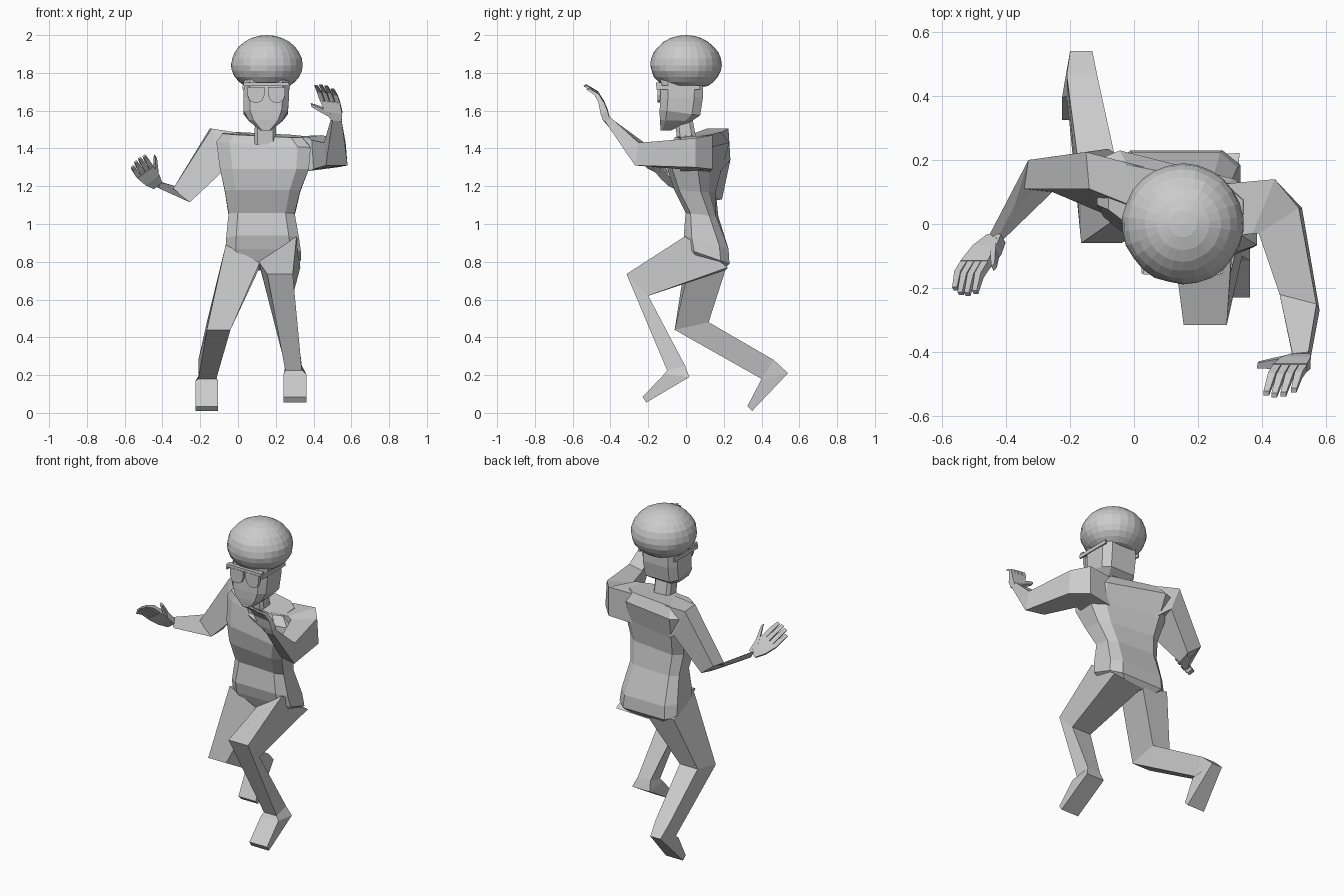
import bpy, bmesh, math, random
from mathutils import Vector as V

random.seed(4)


def finish(name, bm):
    bmesh.ops.recalc_face_normals(bm, faces=bm.faces)
    me = bpy.data.meshes.new(name)
    bm.to_mesh(me)
    bm.free()
    ob = bpy.data.objects.new(name, me)
    bpy.context.collection.objects.link(ob)
    return ob


def add_loft(bm, rings):
    """Skin a row of equal-sided rings and cap both ends."""
    rows = [[bm.verts.new(p) for p in r] for r in rings]
    n = len(rows[0])
    for a, b in zip(rows, rows[1:]):
        for i in range(n):
            j = (i + 1) % n
            bm.faces.new((a[i], a[j], b[j], b[i]))
    bm.faces.new(rows[0])
    bm.faces.new(rows[-1])


def loft(name, rings):
    bm = bmesh.new()
    add_loft(bm, rings)
    return finish(name, bm)


def quad(p, q, d):
    """Four-sided section: edge p-q and the same edge moved by d."""
    p, q, d = V(p), V(q), V(d)
    return [p, q, q + d, p + d]


def leg_quad(x0, x1, front, back):
    return quad((x0, *front), (x0, *back), (x1 - x0, 0, 0))


OCT = [(-.72, -.95), (.72, -.95), (1, -.6), (1, .6), (.72, 1), (-.72, 1), (-1, .6), (-1, -.6)]


def octo(cx, hw, yf, zf, yb, zb, twist=0, slope=0):
    """Eight-sided section from its front and back points; twist turns, slope tips it."""
    return [V((cx + u * hw,
               (yf + yb) / 2 + v * (yb - yf) / 2 - twist * u * hw,
               (zf + zb) / 2 + v * (zb - zf) / 2 - slope * u * hw)) for u, v in OCT]


# Torso, turned at the shoulders
loft("torso", [
    octo(.125, .14, .03, .79, .20, .755),
    octo(.133, .20, -.002, .87, .23, .79),
    octo(.13, .193, -.018, .94, .225, .87),
    octo(.125, .175, .00, 1.06, .165, 1.04, .05),
    octo(.13, .20, -.05, 1.18, .14, 1.17, .12),
    octo(.14, .235, -.07, 1.29, .155, 1.29, .2),
    octo(.135, .25, -.05, 1.42, .185, 1.42, .25, .06),
    octo(.13, .21, -.035, 1.465, .155, 1.48, .2, .05),
])

# Neck and head
loft("neck", [octo(.145, .058, -.05, 1.42, .06, 1.42),
              octo(.145, .055, -.06, 1.58, .03, 1.58)])
loft("head", [
    octo(.147, .028, -.135, 1.495, -.08, 1.495),
    octo(.147, .09, -.143, 1.55, .03, 1.545),
    octo(.147, .117, -.145, 1.605, .075, 1.575),
    octo(.15, .12, -.142, 1.67, .09, 1.67),
    octo(.15, .12, -.14, 1.78, .09, 1.78),
])

# Round hair, slightly uneven
bm = bmesh.new()
bmesh.ops.create_uvsphere(bm, u_segments=26, v_segments=14, radius=1)
for v in bm.verts:
    k = 1 + random.uniform(-.012, .012)
    x, y, z = v.co
    v.co = (.153 + x * .19 * k, y * .188 * k, 1.84 + (z * .16 if z > 0 else max(z * .14, -.115)))
finish("hair", bm)

# Glasses: lenses, brow bar and side arms
bm = bmesh.new()
OUTLINE = [(-1, .9), (1, .9), (1, -.1), (.75, -.75), (.35, -1), (-.35, -1), (-.75, -.75), (-1, -.1)]
for cx in (.095, .205):
    add_loft(bm, [[V((cx + u * .045, y, 1.687 + w * .043)) for u, w in OUTLINE]
                  for y in (-.152, -.135)])
bars = [((.03, -.158, 1.73), (.27, -.158, 1.73), (0, .03, 0), .018)]
bars += [((x, -.155, 1.712), (x + .01, -.155, 1.712), (0, .23, 0), .022) for x in (.024, .266)]
for p, q, d, h in bars:
    low = quad(p, q, d)
    add_loft(bm, [low, [c + V((0, 0, h)) for c in low]])
finish("glasses", bm)

# Legs: hip, knee, ankle, heel, toe; the hips are cut along the groin
loft("trailing_leg", [
    [(-.065, .01, .89), (-.065, .215, .80), (.11, .21, .76), (.115, .02, .795)],
    leg_quad(-.165, -.04, (-.06, .44), (.12, .48)),
    leg_quad(-.21, -.115, (.40, .18), (.465, .28)),
    quad((-.225, .395, .17), (-.20, .54, .21), (.115, 0, 0))[:2] + [(-.13, .54, .21), (-.105, .395, .17)],
    leg_quad(-.225, -.105, (.325, .035), (.35, .01)),
])
loft("leading_leg", [
    [(.11, .03, .80), (.12, .21, .755), (.33, .222, .77), (.31, -.005, .935)],
    leg_quad(.155, .29, (-.315, .735), (-.2, .62)),
    leg_quad(.25, .338, (-.10, .225), (-.005, .25)),
    leg_quad(.24, .362, (-.115, .205), (.018, .19)),
    leg_quad(.24, .362, (-.23, .085), (-.21, .055)),
])

# Arms: shoulder to wrist
loft("raised_arm", [
    quad((.22, -.05, 1.27), (.22, .12, 1.27), (0, 0, .19)),
    quad((.37, -.03, 1.28), (.44, .14, 1.29), (0, 0, .18)),
    quad((.40, -.03, 1.29), (.525, .05, 1.30), (-.01, 0, .155)),
    quad((.465, -.24, 1.31), (.58, -.27, 1.31), (-.01, .02, .12)),
    quad((.50, -.435, 1.545), (.55, -.43, 1.545), (-.005, .03, .02)),
])
loft("lowered_arm", [
    [(.03, -.03, 1.25), (.04, .16, 1.25), (.06, .17, 1.475), (.06, .03, 1.475)],
    [(-.09, .03, 1.27), (-.08, .235, 1.34), (-.15, .225, 1.505), (-.14, .11, 1.505)],
    quad((-.255, .10, 1.115), (-.24, .19, 1.13), (-.09, .01, .07)),
    quad((-.41, -.05, 1.185), (-.43, -.03, 1.195), (-.02, 0, .04)),
])


def hand(name, wrist, knuckle, tip, across, thumb, bow):
    """Palm, four bent fingers and a thumb; 'across' points away from the thumb."""
    w, k, t, a = V(wrist), V(knuckle), V(tip), V(across).normalized()
    n = a.cross(k - w).normalized()
    bm = bmesh.new()

    def section(c, half, thick):
        return quad(c - a * half - n * thick, c + a * half - n * thick, n * 2 * thick)

    add_loft(bm, [section(w, .027, .018), section(w.lerp(k, .45), .046, .02), section(k, .053, .014)])
    for i, length in enumerate((.93, 1, .97, .82)):
        off = a * (i - 1.5) * .0275
        mid = k.lerp(t, .5 * length) + off + n * bow
        add_loft(bm, [section(k + off, .0125, .012), section(mid, .012, .011),
                      section(k.lerp(t, length) + off, .009, .007)])
    root = w.lerp(k, .3) - a * .02
    end = V(thumb)
    side = (k - w).normalized()
    add_loft(bm, [quad(c - side * s - n * s, c + side * s - n * s, n * 2 * s)
                  for c, s in ((root, .02), (root.lerp(end, .6), .014), (end, .009))])
    return finish(name, bm)


hand("raised_hand", (.522, -.42, 1.55), (.487, -.45, 1.65), (.452, -.535, 1.735),
     (.95, 0, -.1), (.388, -.44, 1.63), -.014)
hand("lowered_hand", (-.43, -.045, 1.21), (-.495, -.125, 1.28), (-.532, -.22, 1.34),
     (-.8, 0, -.6), (-.437, -.135, 1.36), .012)
